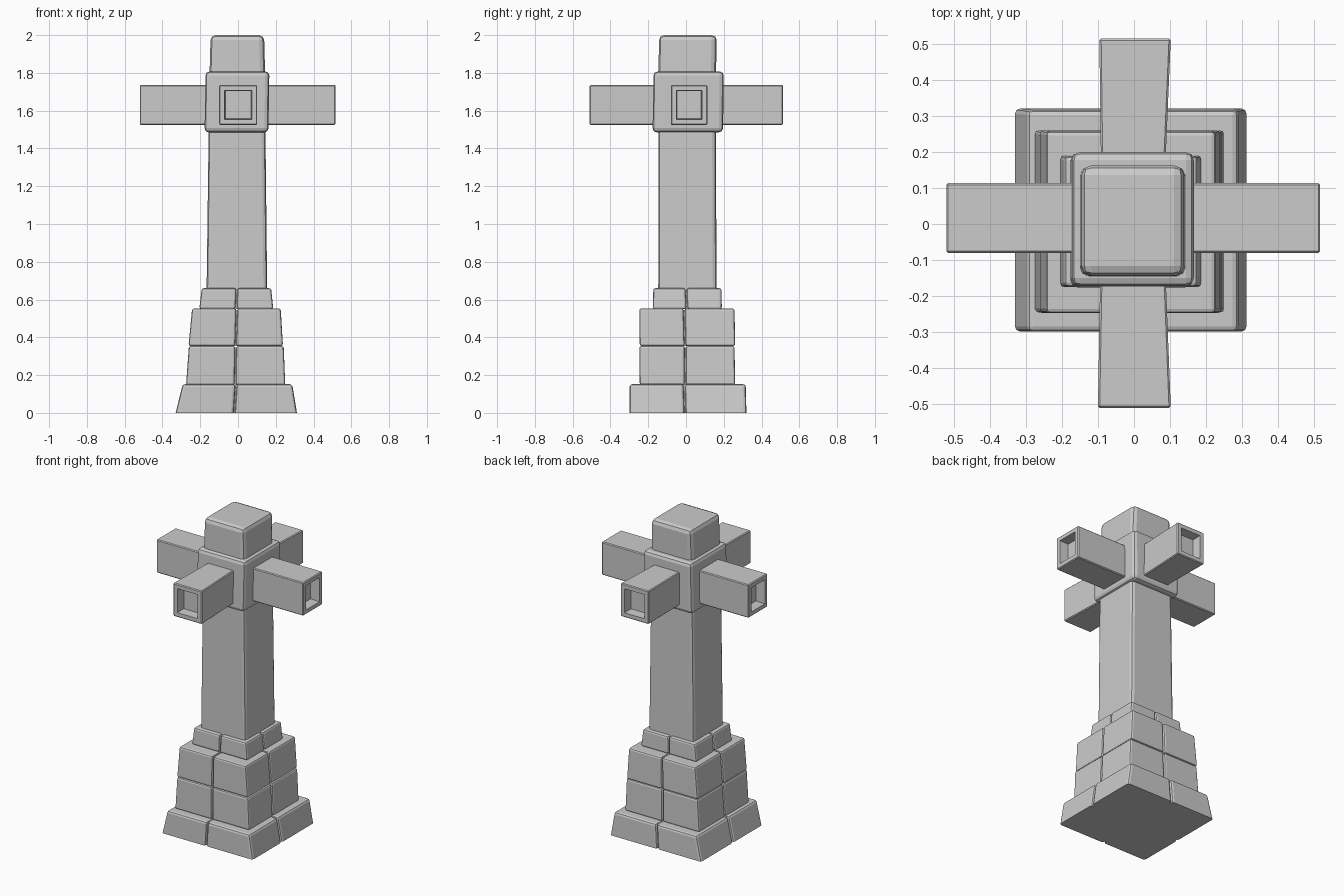
import bpy, bmesh
from mathutils import Vector

if "Cube" in bpy.data.objects:
    bpy.data.objects.remove(bpy.data.objects["Cube"])


def hexa(bm, lo, z0, hi, z1):
    """Tapered box: lo / hi are (x0, x1, y0, y1) rectangles at z0 / z1."""
    rings = []
    for (x0, x1, y0, y1), z in ((lo, z0), (hi, z1)):
        rings.append([bm.verts.new((x, y, z)) for x, y in
                      ((x0, y0), (x1, y0), (x1, y1), (x0, y1))])
    a, b = rings
    bm.faces.new(a[::-1])
    bm.faces.new(b)
    for i in range(4):
        j = (i + 1) % 4
        bm.faces.new((a[i], a[j], b[j], b[i]))


def finish(bm, name):
    bmesh.ops.recalc_face_normals(bm, faces=bm.faces)
    me = bpy.data.meshes.new(name)
    bm.to_mesh(me)
    bm.free()
    ob = bpy.data.objects.new(name, me)
    bpy.context.collection.objects.link(ob)
    return ob


def block(name, lo, z0, hi, z1, bevel=0.0, flat_bottom=False):
    bm = bmesh.new()
    hexa(bm, lo, z0, hi, z1)
    if bevel:
        edges = [e for e in bm.edges
                 if not (flat_bottom and all(abs(v.co.z - z0) < 1e-5 for v in e.verts))]
        bmesh.ops.bevel(bm, geom=edges, offset=bevel, segments=2,
                        profile=0.5, affect='EDGES', clamp_overlap=True)
    return finish(bm, name)


def tier(name, lo, z0, hi, z1, seam, bevel, ground):
    """Four corner stones around a slightly recessed core."""
    g = 0.003
    sx, sy, tx, ty = seam           # seam position at bottom, then at top

    def quarter(r, cx, cy, i, j):
        xs = (r[0], cx - g) if i == 0 else (cx + g, r[1])
        ys = (r[2], cy - g) if j == 0 else (cy + g, r[3])
        return xs + ys

    for i, side in enumerate(("left", "right")):
        for j, face in enumerate(("front", "back")):
            block(f"{name}_stone_{face}_{side}", quarter(lo, sx, sy, i, j), z0,
                  quarter(hi, tx, ty, i, j), z1, bevel, ground)
    d = 0.016
    inner = lambda r: (r[0] + d, r[1] - d, r[2] + d, r[3] - d)
    block(name + "_core", inner(lo), z0, inner(hi), z1 - 0.008)


# Stepped stone base
tier("base", (-.33, .312, -.298, .32), 0, (-.293, .287, -.298, .316), .152,
     (-.02, -.005, -.01, -.01), .014, True)
tier("lower_course", (-.275, .25, -.245, .26), .148, (-.26, .242, -.247, .257), .354,
     (-.015, -.005, -.012, -.003), .011, False)
tier("upper_course", (-.262, .238, -.245, .26), .354, (-.243, .226, -.247, .257), .553,
     (-.012, -.005, -.006, -.01), .011, False)
tier("top_course", (-.205, .187, -.175, .19), .55, (-.192, .175, -.173, .187), .66,
     (-.01, .005, -.006, 0), .011, False)

# Column, collar and cap
block("column", (-.167, .155, -.147, .162), .6, (-.155, .145, -.146, .158), 1.52, .02)
block("collar", (-.177, .161, -.177, .196), 1.485, (-.172, .166, -.172, .2), 1.808, .022)
block("cap", (-.152, .145, -.146, .158), 1.75, (-.145, .138, -.143, .163), 2.0, .027)


# Hollow-ended arms
def arm(name, axis, sign, length, inner, outer, z0=1.525, z1=1.736):
    bm = bmesh.new()
    rings = []
    for dist, (a, b) in ((0.05, inner), (length, outer)):
        ring = []
        for t, z in ((a, z0), (b, z0), (b, z1), (a, z1)):
            p = (sign * dist, t, z) if axis == 'x' else (t, sign * dist, z)
            ring.append(bm.verts.new(p))
        rings.append(ring)
    a, b = rings
    bm.faces.new(a[::-1])
    bm.faces.new(b)
    for i in range(4):
        j = (i + 1) % 4
        bm.faces.new((a[i], a[j], b[j], b[i]))
    bmesh.ops.recalc_face_normals(bm, faces=bm.faces)
    bmesh.ops.bevel(bm, geom=bm.edges[:], offset=.005, segments=1, affect='EDGES')
    out = Vector((sign, 0, 0)) if axis == 'x' else Vector((0, sign, 0))
    bm.normal_update()
    end = max(bm.faces, key=lambda f: f.calc_center_median().dot(out))
    bmesh.ops.inset_region(bm, faces=[end], thickness=.034)
    bmesh.ops.inset_region(bm, faces=[end], thickness=.005)
    bmesh.ops.translate(bm, verts=end.verts[:], vec=out * -.06)
    finish(bm, name)


arm("arm_right", 'x', 1, .516, (-.08, .113), (-.08, .113))
arm("arm_left", 'x', -1, .52, (-.08, .113), (-.08, .113))
arm("arm_back", 'y', 1, .514, (-.09, .082), (-.096, .102))
arm("arm_front", 'y', -1, .51, (-.092, .084), (-.1, .102))
